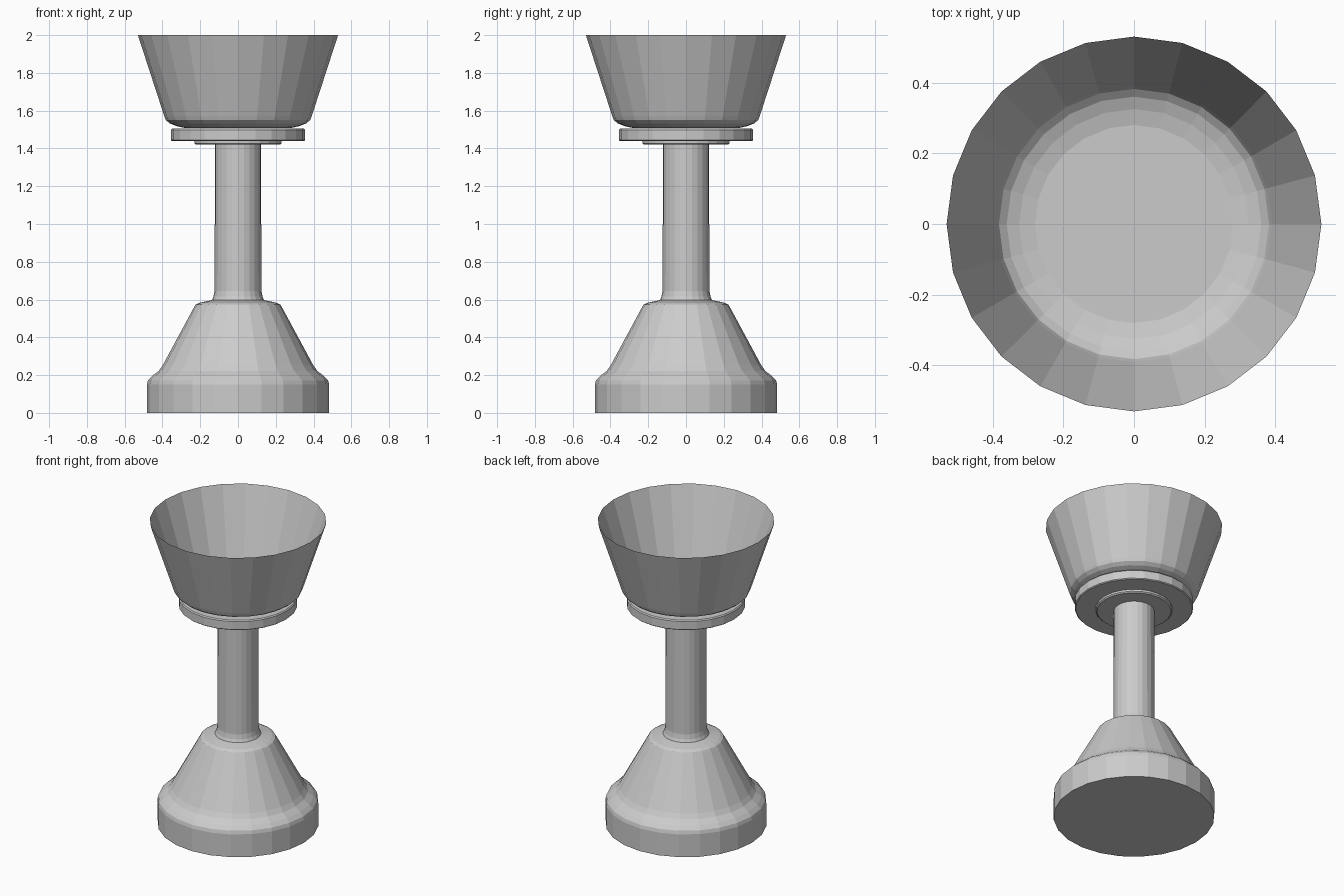
import bpy, bmesh
from math import cos, sin, tau

if "Cube" in bpy.data.objects:
    bpy.data.objects.remove(bpy.data.objects["Cube"])

SIDES = 24


def lathe(name, profile, cap_bottom=False, cap_top=False):
    """Revolve (radius, z) points, listed bottom to top, around the z axis."""
    bm = bmesh.new()
    rings = [[bm.verts.new((r * cos(tau * i / SIDES), r * sin(tau * i / SIDES), z))
              for i in range(SIDES)] for r, z in profile]
    for low, high in zip(rings, rings[1:]):
        for i in range(SIDES):
            j = (i + 1) % SIDES
            bm.faces.new((low[i], low[j], high[j], high[i]))
    if cap_bottom:
        bm.faces.new(rings[0][::-1])
    if cap_top:
        bm.faces.new(rings[-1])
    mesh = bpy.data.meshes.new(name)
    bm.to_mesh(mesh)
    bm.free()
    obj = bpy.data.objects.new(name, mesh)
    bpy.context.collection.objects.link(obj)
    return obj


# Heavy foot with rounded shoulder and sloping cone
lathe("base", [(0.483, 0), (0.483, 0.15), (0.477, 0.172), (0.455, 0.195),
               (0.42, 0.222), (0.40, 0.25), (0.235, 0.555), (0.225, 0.573),
               (0.205, 0.583), (0.138, 0.597)], cap_bottom=True)

# Straight stem with a small flare where it meets the base
lathe("stem", [(0.138, 0.597), (0.13, 0.615), (0.124, 0.645), (0.122, 1.42)])

# Stepped collar under the cup
lathe("collar", [(0.122, 1.42), (0.222, 1.42), (0.23, 1.427), (0.23, 1.44),
                 (0.35, 1.44), (0.356, 1.445), (0.356, 1.498), (0.35, 1.505),
                 (0.28, 1.505)])

# Thin open cup with rounded bottom; its floor is the bottom cap
lathe("cup", [(0.28, 1.508), (0.325, 1.518), (0.36, 1.532), (0.382, 1.55),
              (0.39, 1.57), (0.53, 2.0)], cap_bottom=True)
